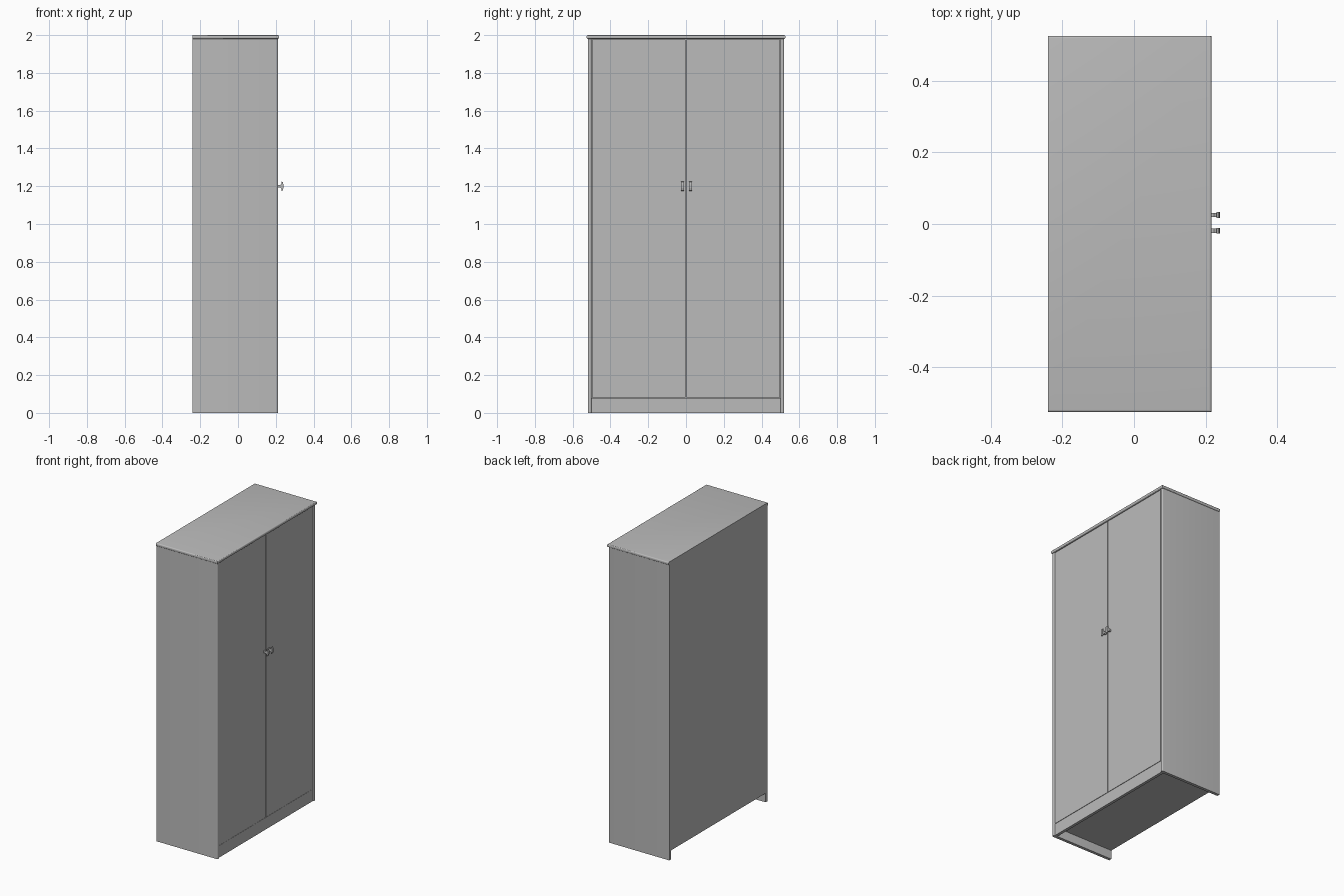
import bpy
import bmesh

if "Cube" in bpy.data.objects:
    bpy.data.objects.remove(bpy.data.objects["Cube"])

grey = bpy.data.materials.new("plain grey")
grey.diffuse_color = (0.5, 0.5, 0.5, 1)
grey.use_nodes = True
grey.node_tree.nodes["Principled BSDF"].inputs["Base Color"].default_value = grey.diffuse_color


def finish(name, bm):
    bmesh.ops.recalc_face_normals(bm, faces=bm.faces[:])
    mesh = bpy.data.meshes.new(name)
    bm.to_mesh(mesh)
    bm.free()
    mesh.materials.append(grey)
    obj = bpy.data.objects.new(name, mesh)
    bpy.context.collection.objects.link(obj)
    return obj


def board(name, x, y, z, round_edge=None, radius=0.008):
    """Box from ranges; round_edge(a, b) picks the edges to round over."""
    bm = bmesh.new()
    bmesh.ops.create_cube(bm, size=1)
    for v in bm.verts:
        for i, (lo, hi) in enumerate((x, y, z)):
            v.co[i] = lo if v.co[i] < 0 else hi
    if round_edge:
        edges = [e for e in bm.edges if round_edge(e.verts[0].co, e.verts[1].co)]
        bmesh.ops.bevel(bm, geom=edges, offset=radius, segments=4,
                        profile=0.5, affect='EDGES')
    obj = finish(name, bm)
    if round_edge:
        bpy.context.view_layer.objects.active = obj
        obj.select_set(True)
        bpy.ops.object.shade_smooth_by_angle()
        obj.select_set(False)
    return obj


def extrude_profile(name, points, y0, y1):
    """Side profile in x and z, extruded along y."""
    bm = bmesh.new()
    face = bm.faces.new([bm.verts.new((px, y0, pz)) for px, pz in points])
    out = bmesh.ops.extrude_face_region(bm, geom=[face])
    for v in out["geom"]:
        if isinstance(v, bmesh.types.BMVert):
            v.co.y = y1
    return finish(name, bm)


BACK, FRONT, DOOR = -0.24, 0.212, 0.207
HALF, T = 0.52, 0.02
BASE, TOP = 0.08, 1.98

# Side panels with rounded front edges, doors and handles in pairs
for s, side in ((-1, "left"), (1, "right")):
    board(side + "_side_panel", (BACK, FRONT),
          sorted((s * HALF, s * (HALF - T))), (0, TOP),
          lambda a, b: a.x > 0 and b.x > 0 and abs(a.z - b.z) > 1)
    board(side + "_door", (DOOR - T, DOOR),
          sorted((s * 0.002, s * (HALF - T - 0.002))), (BASE + 0.002, TOP - 0.002))
    # T-shaped pull: narrow stem flaring into an upright grip
    yc = 0.003 + s * 0.022
    extrude_profile(side + "_handle_stem",
                    [(DOOR, 1.193), (0.224, 1.193), (0.233, 1.184),
                     (0.233, 1.216), (0.224, 1.207), (DOOR, 1.207)],
                    yc - 0.006, yc + 0.006)
    extrude_profile(side + "_handle_grip",
                    [(0.231, 1.175), (0.237, 1.178), (0.240, 1.19),
                     (0.240, 1.21), (0.237, 1.222), (0.231, 1.225)],
                    yc - 0.008, yc + 0.008)

# Top board with rounded rim on the front and both ends
zmid = (TOP + 2) / 2
board("top_board", (BACK, 0.217), (-0.526, 0.526), (TOP, 2.0),
      lambda a, b: abs(a.z - b.z) < 1e-4 and not (a.x < 0 and b.x < 0), 0.007)

# Base board, floor and back
inner = (-(HALF - T), HALF - T)
board("plinth", (DOOR - T, DOOR - 0.001), inner, (0, BASE))
board("floor_board", (BACK + 0.005, DOOR - T), inner, (BASE - T, BASE))
board("back_panel", (BACK, BACK + 0.006), inner, (BASE - T, TOP))
